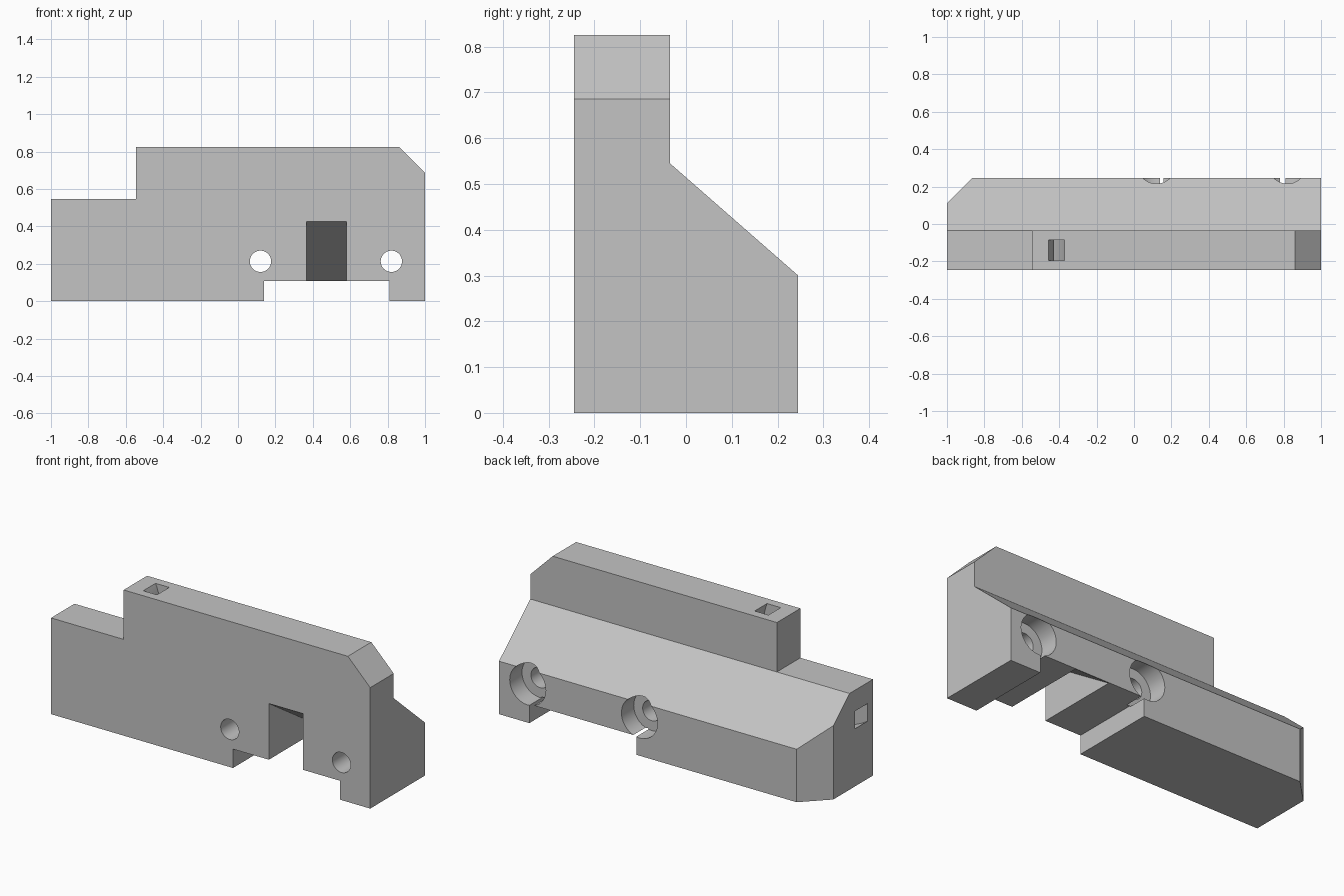
import bpy, bmesh, math
from mathutils import Vector

old = bpy.data.objects.get("Cube")
if old:
    bpy.data.objects.remove(old, do_unlink=True)

grey = bpy.data.materials.new("plain_grey")
grey.use_nodes = True
grey.diffuse_color = (0.55, 0.55, 0.55, 1)
grey.node_tree.nodes["Principled BSDF"].inputs["Base Color"].default_value = (0.55, 0.55, 0.55, 1)


def prism(name, axis, profile, start, end):
    """Extrude a 2D profile along the named axis; the profile uses the other two axes in order."""
    place = {"X": lambda a, b, t: (t, a, b),
             "Y": lambda a, b, t: (a, t, b),
             "Z": lambda a, b, t: (a, b, t)}[axis]
    bm = bmesh.new()
    face = bm.faces.new([bm.verts.new(place(a, b, start)) for a, b in profile])
    top = bmesh.ops.extrude_face_region(bm, geom=[face])["geom"]
    bmesh.ops.translate(bm, vec=Vector(place(0, 0, end - start)),
                        verts=[v for v in top if isinstance(v, bmesh.types.BMVert)])
    bmesh.ops.recalc_face_normals(bm, faces=bm.faces)
    mesh = bpy.data.meshes.new(name)
    bm.to_mesh(mesh)
    bm.free()
    mesh.materials.append(grey)
    obj = bpy.data.objects.new(name, mesh)
    bpy.context.collection.objects.link(obj)
    return obj


def rect(a0, b0, a1, b1):
    return [(a0, b0), (a1, b0), (a1, b1), (a0, b1)]


def arc(cx, cz, radius, start, end, steps):
    angles = [math.radians(start + (end - start) * i / steps) for i in range(steps + 1)]
    return [(cx + radius * math.cos(t), cz + radius * math.sin(t)) for t in angles]


def cut(target, cutter):
    cutter.hide_render = True
    mod = target.modifiers.new("cut", "BOOLEAN")
    mod.operation = "DIFFERENCE"
    mod.solver = "EXACT"
    mod.object = cutter
    bpy.context.view_layer.objects.active = target
    bpy.ops.object.modifier_apply(modifier=mod.name)
    bpy.data.objects.remove(cutter, do_unlink=True)


# Main block: thick base, sloped back, thin upper ridge
body = prism("bracket_body", "X",
             [(-.245, 0), (.245, 0), (.245, .3), (-.035, .545), (-.035, .825), (-.245, .825)], -1, 1)

# Step and chamfers
cut(body, prism("step_cutter", "Y", rect(-1.1, .545, -.545, .9), -.4, .4))
cut(body, prism("ridge_chamfer_cutter", "Y", [(.76, .925), (1.1, .585), (1.1, .925)], -.4, .4))
cut(body, prism("corner_chamfer_cutter", "Z", [(-1.1, .01), (-.76, .35), (-1.1, .35)], -.1, 1))

# Bottom notch and wedge-shaped front pocket
cut(body, prism("notch_cutter", "Y", rect(.14, -.1, .81, .107), -.4, .4))
cut(body, prism("pocket_cutter", "X",
                [(-.3, .05), (.24, .05), (.24, .107), (-.245, .425), (-.3, .461)], .365, .58))

# Counterbored screw holes
for x in (.12, .82):
    for radius, start in ((.057, -.4), (.113, .135)):
        cut(body, prism("hole_cutter", "Y", arc(x, .213, radius, 0, 360, 48)[:-1], start, .4))

# Curved channel from the ridge top round to the end face
channel = arc(-.772, .685, .425, -150, 40, 40) + arc(-.772, .685, .345, 40, -150, 40)
cut(body, prism("channel_cutter", "Y", channel, -.195, -.085))

bpy.ops.object.select_all(action="DESELECT")
body.select_set(True)
bpy.context.view_layer.objects.active = body
bpy.ops.object.shade_smooth_by_angle(angle=math.radians(25))
